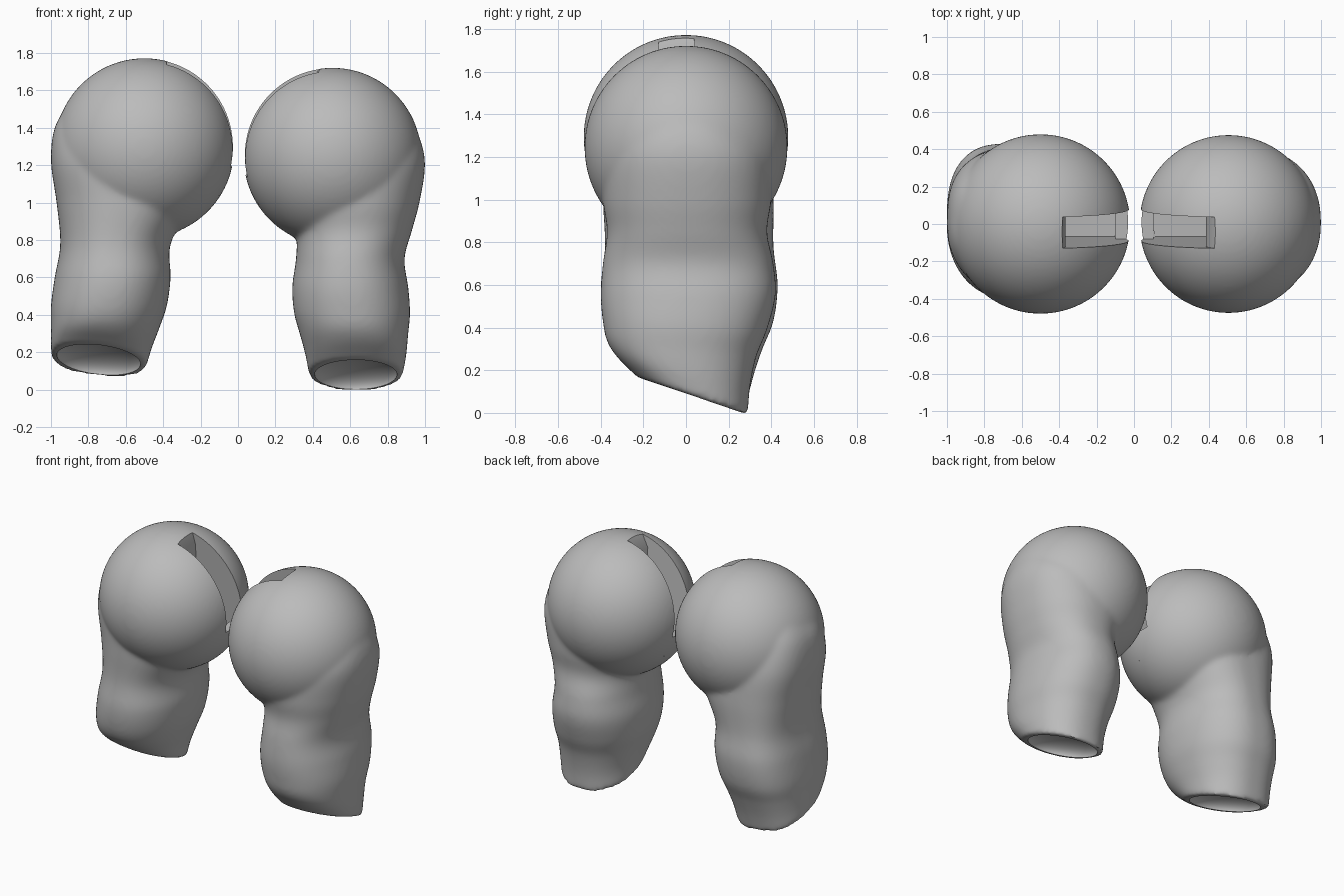
import bpy, bmesh, math
from mathutils import Vector, Matrix

if "Cube" in bpy.data.objects:
    bpy.data.objects.remove(bpy.data.objects["Cube"], do_unlink=True)

grey = bpy.data.materials.new("plain grey")
grey.use_nodes = True
grey.diffuse_color = (0.5, 0.5, 0.5, 1)
grey.node_tree.nodes["Principled BSDF"].inputs["Base Color"].default_value = grey.diffuse_color


def make_object(name, bm):
    bmesh.ops.recalc_face_normals(bm, faces=bm.faces)
    mesh = bpy.data.meshes.new(name)
    bm.to_mesh(mesh)
    bm.free()
    mesh.materials.append(grey)
    obj = bpy.data.objects.new(name, mesh)
    bpy.context.collection.objects.link(obj)
    return obj


def ball(name, matrix):
    bm = bmesh.new()
    bmesh.ops.create_uvsphere(bm, u_segments=96, v_segments=48, radius=1, matrix=matrix)
    return make_object(name, bm)


def spline(rows, steps=6):
    """Smooth the list of sections with a cubic spline."""
    out = []
    last = len(rows) - 1
    for i in range(last):
        a, b, c, d = (rows[max(0, min(last, j))] for j in range(i - 1, i + 3))
        for s in range(steps):
            t = s / steps
            out.append([q + t / 2 * (r - p + t * (2 * p - 5 * q + 4 * r - u
                        + t * (3 * (q - r) + u - p)))
                        for p, q, r, u in zip(a, b, c, d)])
    return out + [list(rows[-1])]


def sleeve(name, rows, side, elbow_power, sides=64):
    """Loft rounded sections: z, x min, x max, y min, y max, slope y, slope x."""
    bm = bmesh.new()
    loops = []
    for z, x0, x1, y0, y1, slope_y, slope_x in spline(rows):
        loop = []
        for k in range(sides):
            a = 2 * math.pi * k / sides
            c, s = math.cos(a), math.sin(a)
            # The outer back corner (elbow) is squarer than the rest
            power = elbow_power if s > 0 and c * side > 0 else 0.92
            dx = math.copysign(abs(c) ** power, c) * (x1 - x0) / 2
            dy = math.copysign(abs(s) ** power, s) * (y1 - y0) / 2
            loop.append(bm.verts.new(((x0 + x1) / 2 + dx, (y0 + y1) / 2 + dy,
                                      z - slope_y * dy - slope_x * dx)))
        loops.append(loop)
    for lo, hi in zip(loops, loops[1:]):
        for k in range(sides):
            n = (k + 1) % sides
            bm.faces.new((lo[k], lo[n], hi[n], hi[k]))
    bm.faces.new(loops[0])
    bm.faces.new(loops[-1])
    return make_object(name, bm)


def cuff_hollow(name, row):
    """Shallow bowl set into the cuff, tilted with it."""
    z, x0, x1, y0, y1, slope_y, slope_x = row
    tilt = (Matrix.Rotation(-math.atan(slope_y), 4, 'X')
            @ Matrix.Rotation(math.atan(slope_x), 4, 'Y'))
    size = Matrix.Diagonal(((x1 - x0) / 2 - 0.03, (y1 - y0) / 2 - 0.015, 0.1, 1))
    return ball(name, Matrix.Translation(((x0 + x1) / 2, (y0 + y1) / 2, z)) @ tilt @ size)


def slot(name, centre, side, edge, lip):
    """Deep slot cutter with a step below mid height, tilted a little about x."""
    outline = [(edge, 0.6), (edge, 0.47), (lip, 0.38), (lip, -0.25), (0.4, -0.25),
               (0.4, -0.1), (0.6, -0.1), (0.6, 0.6)]
    bm = bmesh.new()
    face = bm.faces.new([bm.verts.new((-side * x, -0.09, z)) for x, z in outline])
    move = bmesh.ops.extrude_face_region(bm, geom=[face])["geom"]
    verts = [v for v in move if isinstance(v, bmesh.types.BMVert)]
    bmesh.ops.translate(bm, verts=verts, vec=(0, 0.168, 0))
    bm.transform(Matrix.Translation(centre) @ Matrix.Rotation(math.radians(5), 4, 'X'))
    return make_object(name, bm)


def apply(obj, kind, **settings):
    mod = obj.modifiers.new(kind.title(), kind)
    for key, value in settings.items():
        setattr(mod, key, value)
    bpy.ops.object.select_all(action='DESELECT')
    bpy.context.view_layer.objects.active = obj
    obj.select_set(True)
    bpy.ops.object.modifier_apply(modifier=mod.name)


def combine(obj, other, operation):
    apply(obj, 'BOOLEAN', object=other, operation=operation, solver='EXACT')
    bpy.data.objects.remove(other, do_unlink=True)


def upper_arm(name, centre, radius, side, rows, elbow_power, edge, lip):
    # Shoulder ball flowing into the sleeve
    arm = ball(name, Matrix.Translation(centre) @ Matrix.Scale(radius, 4))
    combine(arm, sleeve(name + "_sleeve", rows, side, elbow_power), 'UNION')
    apply(arm, 'REMESH', mode='VOXEL', voxel_size=0.014)
    apply(arm, 'SMOOTH', factor=0.5, iterations=14)
    # Hollow cuff
    combine(arm, cuff_hollow(name + "_cuff", rows[-1]), 'DIFFERENCE')
    # Slot on the inner side of the shoulder
    combine(arm, slot(name + "_slot", centre, side, edge, lip), 'DIFFERENCE')
    bpy.ops.object.shade_smooth_by_angle(angle=math.radians(40))


left_rows = [
    (1.50, .30, .89, -.26, .26, 0, 0),
    (1.35, .20, .97, -.33, .33, 0, 0),
    (1.20, .20, 1.0, -.39, .40, 0, 0),
    (1.00, .25, .97, -.39, .40, 0, 0),
    (.85, .31, .93, -.37, .38, 0, 0),
    (.70, .31, .89, -.39, .41, 0, 0),
    (.55, .29, .91, -.40, .42, 0, 0),
    (.41, .30, .92, -.39, .38, .05, 0),
    (.30, .33, .91, -.37, .33, .1, 0),
    (.19, .36, .90, -.32, .30, .22, 0),
    (.08, .38, .88, -.23, .29, .34, 0),
]
right_rows = [
    (1.54, -.90, -.30, -.26, .26, 0, 0),
    (1.40, -.98, -.20, -.33, .33, 0, 0),
    (1.22, -1.0, -.20, -.39, .39, 0, 0),
    (1.00, -.97, -.25, -.39, .41, 0, 0),
    (.78, -.95, -.36, -.38, .41, 0, 0),
    (.60, -.98, -.36, -.40, .43, 0, 0),
    (.45, -1.0, -.38, -.39, .41, .05, 0),
    (.34, -1.0, -.42, -.36, .36, .1, .03),
    (.25, -1.0, -.46, -.31, .32, .2, .08),
    (.16, -1.0, -.49, -.23, .29, .34, .12),
]
upper_arm("left_upper_arm", Vector((.505, 0, 1.245)), .476, 1, left_rows, .88, .07, .12)
upper_arm("right_upper_arm", Vector((-.5, 0, 1.292)), .48, -1, right_rows, .7, .115, .135)
